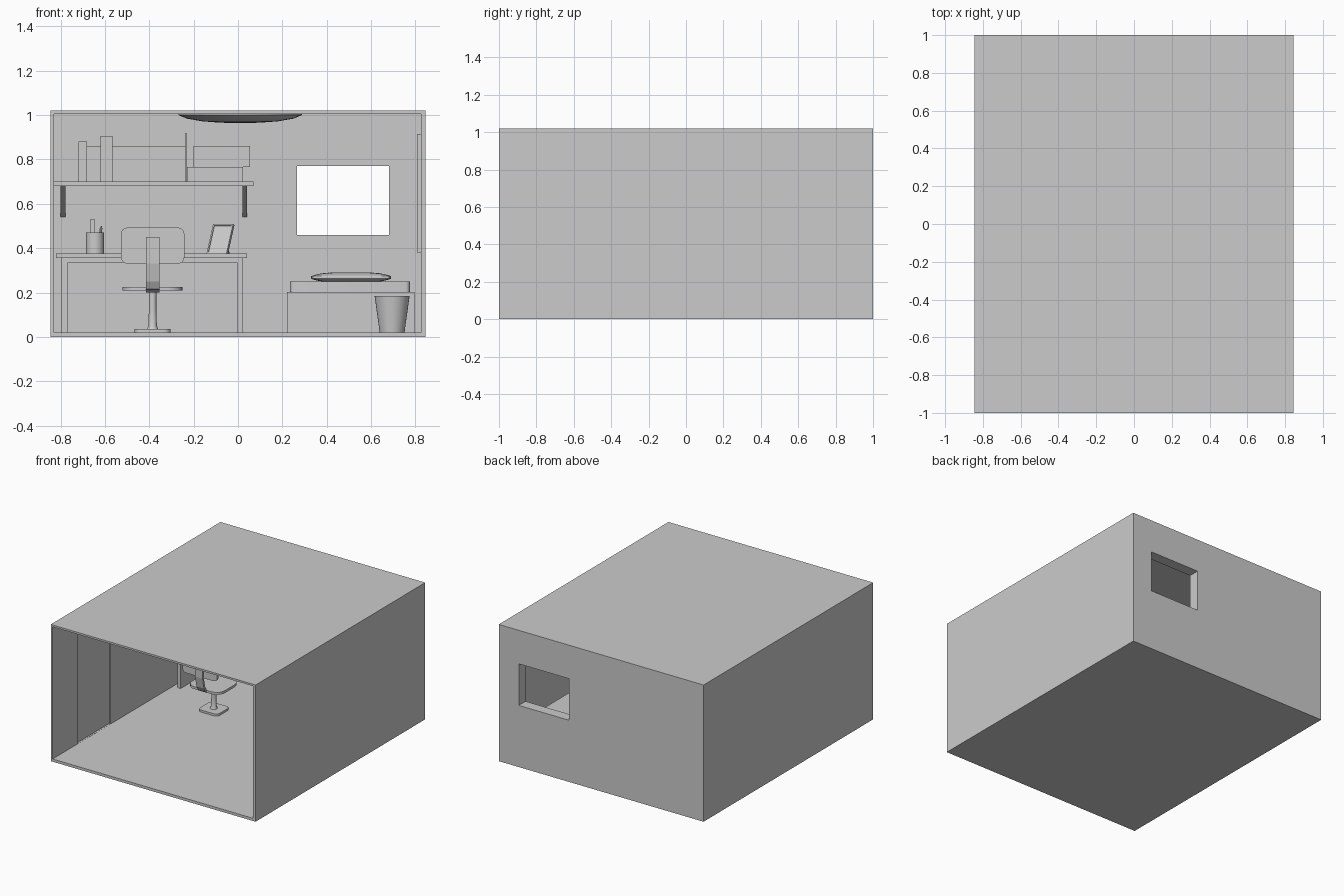
import bpy, bmesh, math
from mathutils import Vector, Matrix

if "Cube" in bpy.data.objects:
    bpy.data.objects.remove(bpy.data.objects["Cube"])


def finish(name, bm, smooth=False):
    bmesh.ops.recalc_face_normals(bm, faces=bm.faces)
    me = bpy.data.meshes.new(name)
    bm.to_mesh(me)
    bm.free()
    ob = bpy.data.objects.new(name, me)
    bpy.context.collection.objects.link(ob)
    if smooth:
        bpy.context.view_layer.objects.active = ob
        for o in bpy.context.selected_objects:
            o.select_set(False)
        ob.select_set(True)
        bpy.ops.object.shade_smooth_by_angle(angle=math.radians(35))
    return ob


def box(name, x, y, z, round_axis=None, radius=0.0):
    """Box from (min, max) ranges; edges along round_axis may be rounded."""
    bm = bmesh.new()
    bmesh.ops.create_cube(bm, size=1)
    for v in bm.verts:
        v.co = Vector([r[0] + (c + 0.5) * (r[1] - r[0]) for c, r in zip(v.co, (x, y, z))])
    if round_axis is not None:
        edges = [e for e in bm.edges
                 if abs((e.verts[0].co - e.verts[1].co).normalized()[round_axis]) > 0.9]
        bmesh.ops.bevel(bm, geom=edges, offset=radius, segments=5, profile=0.5, affect='EDGES')
    return finish(name, bm, round_axis is not None)


def lathe(name, profile, loc, segs=32, scale=(1, 1, 1)):
    """Spin (radius, height) points about a vertical axis."""
    bm = bmesh.new()
    vs = [bm.verts.new((r, 0, h)) for r, h in profile]
    es = [bm.edges.new(p) for p in zip(vs, vs[1:])]
    bmesh.ops.spin(bm, geom=vs + es, cent=(0, 0, 0), axis=(0, 0, 1),
                   angle=2 * math.pi, steps=segs)
    bmesh.ops.remove_doubles(bm, verts=bm.verts, dist=1e-5)
    ob = finish(name, bm, True)
    ob.location, ob.scale = loc, scale
    return ob


def side_prism(name, points, x):
    """Extrude a (y, z) outline between two x values."""
    bm = bmesh.new()
    f = bm.faces.new([bm.verts.new((x[0], y, z)) for y, z in points])
    ext = bmesh.ops.extrude_face_region(bm, geom=[f])
    bmesh.ops.translate(bm, vec=(x[1] - x[0], 0, 0),
                        verts=[g for g in ext['geom'] if isinstance(g, bmesh.types.BMVert)])
    return finish(name, bm)


# Room shell: open front, window in the thick back wall, shallow doorway recess
room = box("room_shell", (-.845, .845), (-1, 1), (0, 1.02))
cutters = [box("interior_cutter", (-.83, .825), (-1.2, .92), (.02, 1.006)),
           box("window_cutter", (.267, .68), (.8, 1.2), (.46, .77)),
           box("door_cutter", (-.842, -.7), (-.70, -.315), (.021, .88))]
for c in cutters:
    m = room.modifiers.new("cut", 'BOOLEAN')
    m.operation, m.solver, m.object = 'DIFFERENCE', 'EXACT', c
    bpy.context.view_layer.objects.active = room
    bpy.ops.object.modifier_apply(modifier=m.name)
    bpy.data.objects.remove(c)

# Ceiling lamp
lathe("ceiling_lamp", [(0, .008), (.278, .008), (.278, 0), (.24, -.016), (.17, -.028),
                       (.09, -.034), (0, -.036)], (.01, 0, 1.0), 40)

# Wall boards on the right wall
for i, z in enumerate([(.38, .60), (.60, .914)]):
    box(f"wall_board_{i}", (.807, .826), (-.55, -.05), z)

# Desk: top on a U-shaped frame
box("desk_top", (-.82, .04), (.40, .92), (.355, .375))
for side, x in (("left", (-.795, -.767)), ("right", (-.005, .02))):
    box(f"desk_leg_{side}", x, (.42, .91), (.02, .355))
box("desk_rail", (-.767, -.005), (.42, .91), (.336, .355))

# Wall shelf and its brackets
box("shelf", (-.83, .07), (.68, .92), (.68, .70))
for side, x in (("left", (-.80, -.778)), ("right", (.02, .04))):
    side_prism(f"shelf_bracket_{side}", [(.72, .68), (.92, .68), (.92, .54)], x)

# Books: (x range, z range, front y)
books = [((-.72, -.68), (.70, .88), .72), ((-.68, -.62), (.70, .86), .73),
         ((-.62, -.565), (.70, .905), .71), ((-.565, -.24), (.70, .86), .73),
         ((-.24, -.232), (.70, .92), .72), ((-.23, .022), (.70, .765), .72),
         ((-.20, .055), (.765, .86), .73)]
for i, (x, z, y) in enumerate(books):
    box(f"book_{i}", x, (y, .90), z)

# Pencil cup
lathe("pencil_cup", [(0, 0), (.04, 0), (.04, .096), (.034, .096), (.034, .01), (0, .01)],
      (-.645, .66, .375))
box("ruler", (-.667, -.645), (.655, .662), (.39, .53))
pencil = lathe("pencil", [(0, 0), (.006, 0), (.006, .105), (0, .118)], (-.632, .65, .386), 8)
pencil.rotation_euler.y = math.radians(8)

# Photo frame with rim and stand, turned and leaning back
turn = Matrix.Translation((-.095, .60, .375)) @ Matrix.Rotation(math.radians(-30), 4, 'Z')
lean = turn @ Matrix.Rotation(math.radians(-24), 4, 'X')
parts = [box("photo_panel", (-.045, .045), (0, .008), (.004, .141))]
for s in (-1, 1):
    parts.append(box("photo_rim_side", sorted((s * .045, s * .052)), (-.004, .01), (0, .145)))
for z in ((0, .007), (.138, .145)):
    parts.append(box("photo_rim_bar", (-.045, .045), (-.004, .01), z))
for p in parts:
    p.data.transform(lean)
stand = side_prism("photo_stand", [(.035, .075), (.04, .08), (.09, 0), (.08, 0)], (-.015, .015))
stand.data.transform(turn)

# Chair
cx, cy = -.385, .265
box("chair_base", (cx - .081, cx + .081), (cy - .075, cy + .075), (.02, .036), 2, .03)
lathe("chair_post", [(0, .034), (.026, .034), (.019, .05), (.017, .12), (.017, .21), (0, .21)],
      (cx, cy, 0), 24)
box("chair_seat", (cx - .135, cx + .135), (cy - .13, cy + .12), (.208, .226), 2, .065)
back = box("chair_back", (cx - .143, cx + .143), (.10, .116), (.33, .493), 1, .03)
side_prism("chair_spine", [(.24, .20), (.16, .20), (.125, .215), (.105, .25), (.088, .33),
                           (.085, .45), (.10, .45), (.103, .33), (.118, .26),
                           (.135, .228), (.165, .21), (.24, .21)], (cx - .031, cx + .031))

# Bed: base, mattress and soft pillow
box("bed_base", (.222, .795), (-.13, .91), (.02, .202))
box("mattress", (.235, .775), (-.115, .90), (.202, .25), 2, .02)
bm = bmesh.new()
bmesh.ops.create_cube(bm, size=1)
bmesh.ops.subdivide_edges(bm, edges=bm.edges, cuts=6, use_grid_fill=True)
for v in bm.verts:
    u, w = v.co.x * 2, v.co.y * 2
    puff = (max(0, 1 - u ** 6) * max(0, 1 - w ** 6)) ** .5
    v.co = (.51 + u * .18, .72 + w * .12, .268 + v.co.z * (.014 + .03 * puff))
pillow = finish("pillow", bm, True)
pillow.modifiers.new("soften", 'SUBSURF').levels = 1

# Waste bin
lathe("waste_bin", [(0, 0), (.056, 0), (.079, .165), (.073, .165), (.05, .008), (0, .008)],
      (.695, -.26, .02))
